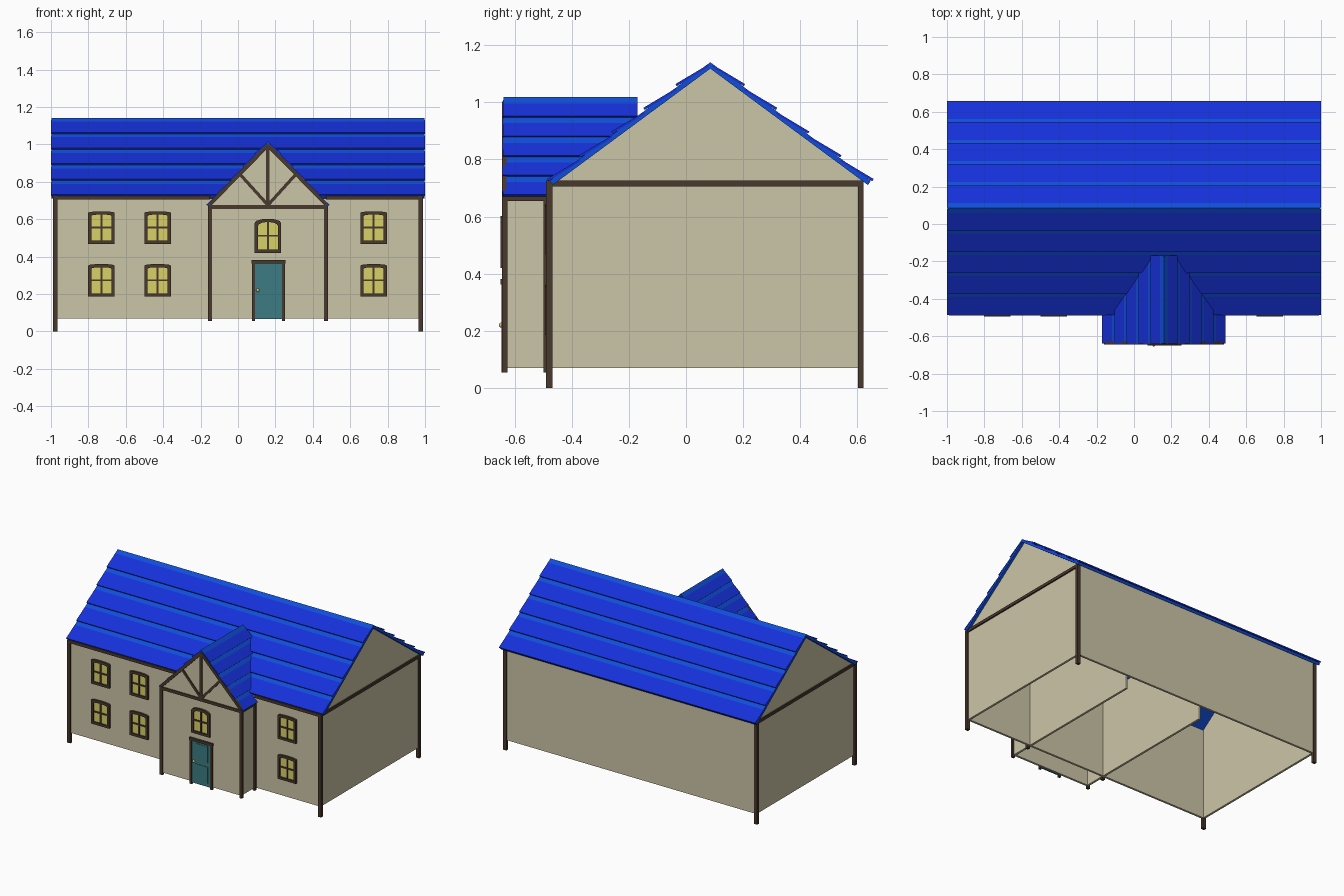
import bpy, bmesh, math
from mathutils import Vector

if "Cube" in bpy.data.objects:
    bpy.data.objects.remove(bpy.data.objects["Cube"])


def material(name, rgb):
    m = bpy.data.materials.new(name)
    m.diffuse_color = (*rgb, 1)
    m.use_nodes = True
    m.node_tree.nodes["Principled BSDF"].inputs["Base Color"].default_value = m.diffuse_color
    return m


PLASTER = material("plaster", (0.60, 0.56, 0.385))
TIMBER = material("timber", (0.065, 0.04, 0.025))
SHINGLE = material("shingle_blue", (0.008, 0.03, 0.70))
UNDER = material("roof_base_blue", (0.005, 0.075, 0.70))
GLASS = material("lit_glass", (0.70, 0.64, 0.14))
TEAL = material("door_teal", (0.045, 0.20, 0.23))
BRASS = material("brass", (0.65, 0.55, 0.25))


def prism(name, pts, axis, a, b, mat):
    """Extrude a profile along x (points are y,z) or along y (points are x,z)."""
    bm = bmesh.new()
    def vert(p, t):
        return bm.verts.new((t, p[0], p[1]) if axis == "x" else (p[0], t, p[1]))
    lo = [vert(p, a) for p in pts]
    hi = [vert(p, b) for p in pts]
    n = len(pts)
    bm.faces.new(lo)
    bm.faces.new(hi)
    for i in range(n):
        j = (i + 1) % n
        bm.faces.new((lo[i], lo[j], hi[j], hi[i]))
    bmesh.ops.recalc_face_normals(bm, faces=bm.faces)
    me = bpy.data.meshes.new(name)
    bm.to_mesh(me)
    bm.free()
    ob = bpy.data.objects.new(name, me)
    me.materials.append(mat)
    bpy.context.collection.objects.link(ob)
    return ob


def box(name, x0, x1, y0, y1, z0, z1, mat):
    return prism(name, [(x0, z0), (x1, z0), (x1, z1), (x0, z1)], "y", y0, y1, mat)


def beam(name, p, q, w, y0, y1, mat=TIMBER):
    """Straight timber between two (x, z) points."""
    p, q = Vector(p), Vector(q)
    d = (q - p).normalized()
    n = Vector((-d.y, d.x)) * w / 2
    return prism(name, [p - n, q - n, q + n, p + n], "y", y0, y1, mat)


def roof(name, axis, centre, ridge, half, eave, a, b, thick, lift, rows=5):
    """Two sloped slabs, each carrying overlapping tilted courses."""
    top = Vector((centre, ridge))
    for s, side in ((-1, "a"), (1, "b")):
        d = Vector((s * half, eave - ridge))
        length = d.length
        d.normalize()
        n = Vector((-d.y, d.x)) * s
        drop = Vector((centre, ridge - thick / abs(n.y)))
        low = top + d * length
        prism(f"{name}_slab_{side}", [top, low, low - n * thick, drop], axis, a, b, UNDER)
        step = length / rows
        for i in range(rows):
            u = top + d * (i * step + 0.012) - n * 0.002
            v = top + d * ((i + 1) * step + 0.004) + n * lift
            prism(f"{name}_course_{side}_{i}", [u, v, v - n * 0.009, u - n * 0.007],
                  axis, a - 0.001, b + 0.001, SHINGLE)


# main walls: open-bottomed shell with gabled ends
T = 0.015
F, B = -0.48, 0.615
gable = [(F, 0.07), (B, 0.07), (B, 0.73), (0.085, 1.12), (F, 0.705)]
for s, side in ((-1, "left"), (1, "right")):
    prism(f"{side}_gable_wall", gable, "x", s * 0.98, s * (0.98 - T), PLASTER)
box("front_wall", -0.975, 0.975, F, F + T, 0.07, 0.71, PLASTER)
box("back_wall", -0.975, 0.975, B - T, B, 0.07, 0.735, PLASTER)

# corner posts and top beams
for s, side in ((-1, "left"), (1, "right")):
    x0, x1 = sorted((s * 0.965, s * 0.99))
    box(f"{side}_front_post", x0, x1, -0.49, -0.468, 0, 0.72, TIMBER)
    box(f"{side}_back_post", x0, x1, 0.602, 0.622, 0, 0.72, TIMBER)
    box(f"{side}_side_beam", x0, x1, -0.49, 0.622, 0.706, 0.726, TIMBER)
box("front_beam_left", -0.985, -0.15, -0.49, -0.472, 0.705, 0.725, TIMBER)
box("front_beam_right", 0.47, 0.985, -0.49, -0.472, 0.705, 0.725, TIMBER)

roof("main_roof", "x", 0.085, 1.14, 0.562, 0.725, -0.998, 0.998, 0.018, 0.011)

# porch: side walls carry on inside as partitions
CX, PF = 0.16, -0.635
prism("porch_front_wall", [(CX - 0.31, 0.07), (CX + 0.31, 0.07), (CX + 0.31, 0.67),
                           (CX, 0.985), (CX - 0.31, 0.67)], "y", PF, PF + T, PLASTER)
for s, side in ((-1, "left"), (1, "right")):
    xa = CX + s * 0.31
    x0, x1 = sorted((xa, xa - s * T))
    box(f"porch_{side}_wall", x0, x1, PF, 0.48, 0.07, 0.67, PLASTER)
    box(f"porch_{side}_front_post", xa - 0.01, xa + 0.01, -0.643, -0.625, 0.055, 0.675, TIMBER)
    box(f"porch_{side}_rear_post", xa - 0.01, xa + 0.01, -0.498, -0.478, 0.055, 0.675, TIMBER)
    box(f"porch_{side}_beam", xa - 0.009, xa + 0.009, -0.64, -0.48, 0.655, 0.675, TIMBER)
    beam(f"porch_{side}_rake", (xa, 0.68), (CX, 0.995), 0.02, -0.644, -0.628)
    beam(f"porch_{side}_brace", (CX, 0.675), (CX + s * 0.145, 0.835), 0.017, -0.642, -0.628)
box("porch_tie_beam", CX - 0.31, CX + 0.31, -0.643, -0.625, 0.655, 0.675, TIMBER)
box("porch_king_post", CX - 0.009, CX + 0.009, -0.643, -0.628, 0.67, 0.98, TIMBER)
roof("porch_roof", "y", CX, 1.018, 0.322, 0.675, -0.639, -0.17, 0.014, 0.007)


def outline(cx, z0, z1, w, rise):
    """Closed outline with a low arched head."""
    arc = [(cx + w / 2 * math.cos(math.pi * i / 6) if 0 < i < 6 else cx + w / 2 * (1 if i == 0 else -1),
            z1 - rise + rise * math.sin(math.pi * i / 6)) for i in range(7)]
    return [(cx - w / 2, z0), (cx + w / 2, z0)] + arc


def window(name, cx, z0, z1, y, rise):
    w, f = 0.142, 0.017
    outer = outline(cx, z0, z1, w, rise)
    inner = outline(cx, z0 + f, z1 - f, w - 2 * f, rise)
    # frame ring made of quads between the two outlines
    n = len(outer)
    for i in range(n):
        j = (i + 1) % n
        prism(f"{name}_frame_{i}", [outer[i], outer[j], inner[j], inner[i]],
              "y", y - 0.014, y + 0.004, TIMBER)
    prism(f"{name}_glass", inner, "y", y - 0.004, y + 0.004, GLASS)
    zm = (z0 + z1) / 2
    box(f"{name}_mullion", cx - 0.005, cx + 0.005, y - 0.01, y, z0 + f, z1 - f, TIMBER)
    box(f"{name}_transom", cx - w / 2 + f, cx + w / 2 - f, y - 0.01, y, zm - 0.005, zm + 0.005, TIMBER)


# windows
for i, x in enumerate((-0.73, -0.43, 0.725)):
    window(f"upper_window_{i}", x, 0.468, 0.642, F, 0.008)
    window(f"lower_window_{i}", x, 0.186, 0.36, F, 0.008)
window("porch_window", CX, 0.42, 0.602, PF, 0.022)

# door with raised panels, frame and knob
box("door", 0.085, 0.24, PF - 0.005, PF + 0.004, 0.065, 0.37, TEAL)
for i, (z0, z1) in enumerate(((0.09, 0.205), (0.235, 0.35))):
    box(f"door_panel_{i}", 0.112, 0.214, PF - 0.008, PF, z0, z1, TEAL)
for side, x in (("left", 0.083), ("right", 0.243)):
    box(f"door_{side}_jamb", x - 0.008, x + 0.008, PF - 0.011, PF + 0.004, 0.055, 0.375, TIMBER)
box("door_lintel", 0.072, 0.254, PF - 0.014, PF + 0.004, 0.363, 0.381, TIMBER)
bpy.ops.mesh.primitive_uv_sphere_add(segments=12, ring_count=8, radius=0.009,
                                     location=(0.106, PF - 0.011, 0.22))
knob = bpy.context.object
knob.name = "door_knob"
knob.data.materials.append(BRASS)
bpy.ops.object.shade_smooth_by_angle()
